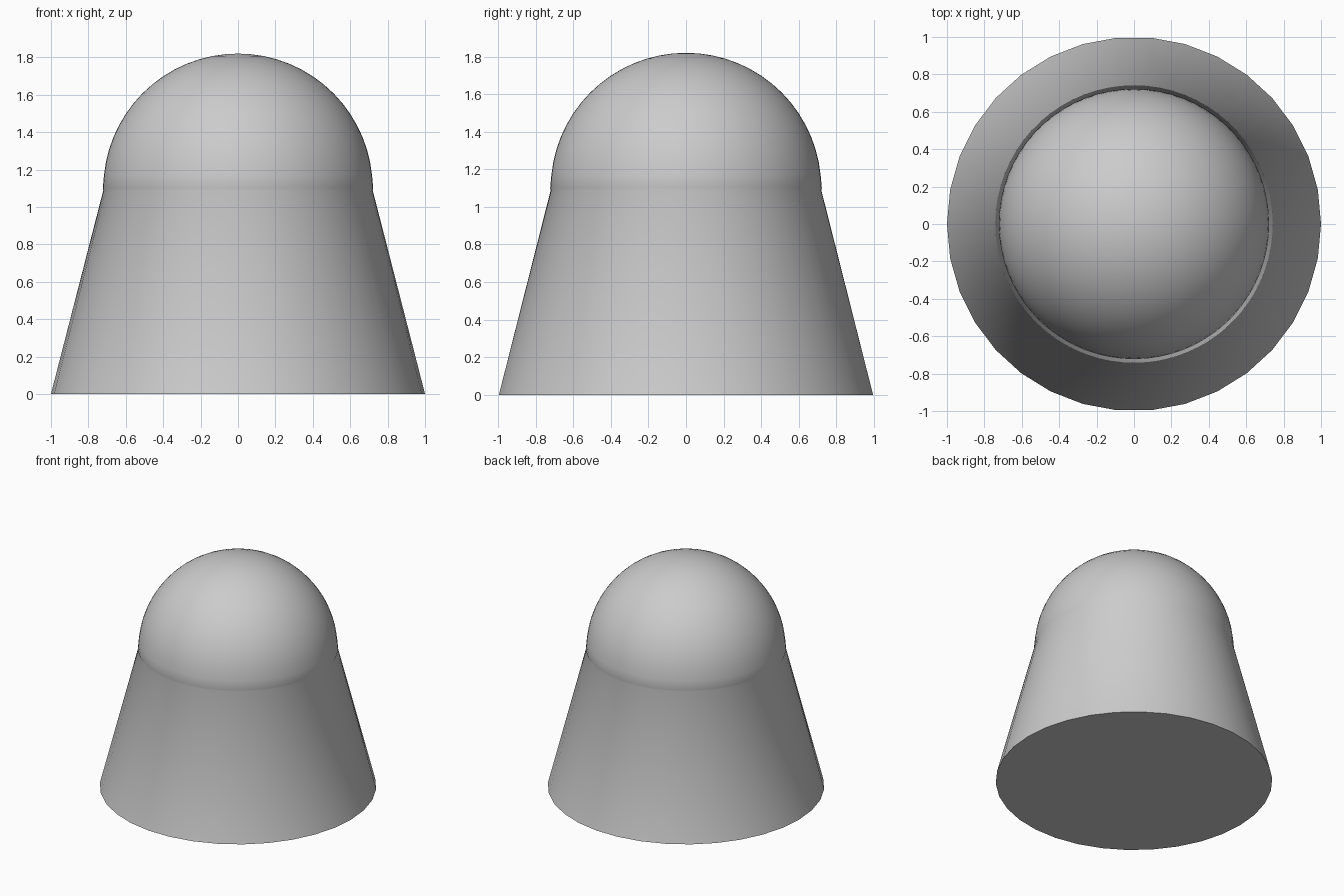
import bpy
import bmesh
import math

cube = bpy.data.objects.get("Cube")
if cube:
    bpy.data.objects.remove(cube, do_unlink=True)

# Plain grey material
grey = bpy.data.materials.new("plain grey")
grey.use_nodes = True
colour = (0.6, 0.6, 0.6, 1)
grey.diffuse_color = colour
grey.node_tree.nodes["Principled BSDF"].inputs["Base Color"].default_value = colour

SIDES = 34            # straight sides of the base
SEGMENTS = SIDES * 2  # finer rounding of the dome
RADIUS, CENTRE_Z, RINGS = 0.72, 1.1, 16


def add_ring(bm, radius, z, faceted=False):
    ring = []
    for i in range(SEGMENTS):
        a = math.tau * i / SEGMENTS
        # Odd points sit on the chords, so the base keeps its straight sides
        r = radius * math.cos(math.pi / SIDES) if faceted and i % 2 else radius
        ring.append(bm.verts.new((r * math.cos(a), r * math.sin(a), z)))
    return ring


bm = bmesh.new()

# Flared skirt from the faceted base up to the dome
rings = [add_ring(bm, 1, 0, True), add_ring(bm, RADIUS, CENTRE_Z - 0.01)]

# Hemispherical dome
for k in range(RINGS):
    t = math.pi / 2 * k / RINGS
    rings.append(add_ring(bm, RADIUS * math.cos(t) + 0.003 * (k == 0),
                          CENTRE_Z + RADIUS * math.sin(t)))
apex = bm.verts.new((0, 0, CENTRE_Z + RADIUS))

# Skin the rings and close both ends
for low, high in zip(rings, rings[1:]):
    for i in range(SEGMENTS):
        j = (i + 1) % SEGMENTS
        bm.faces.new((low[i], low[j], high[j], high[i]))
for i in range(SEGMENTS):
    bm.faces.new((rings[-1][i], rings[-1][(i + 1) % SEGMENTS], apex))
bm.faces.new(rings[0][::-1])

mesh = bpy.data.meshes.new("domed_cone")
bm.to_mesh(mesh)
bm.free()
mesh.materials.append(grey)
body = bpy.data.objects.new("domed_cone", mesh)
bpy.context.collection.objects.link(body)

# Smooth sides with a crisp base edge
bpy.ops.object.select_all(action="DESELECT")
body.select_set(True)
bpy.context.view_layer.objects.active = body
bpy.ops.object.shade_smooth_by_angle(angle=math.radians(40))
